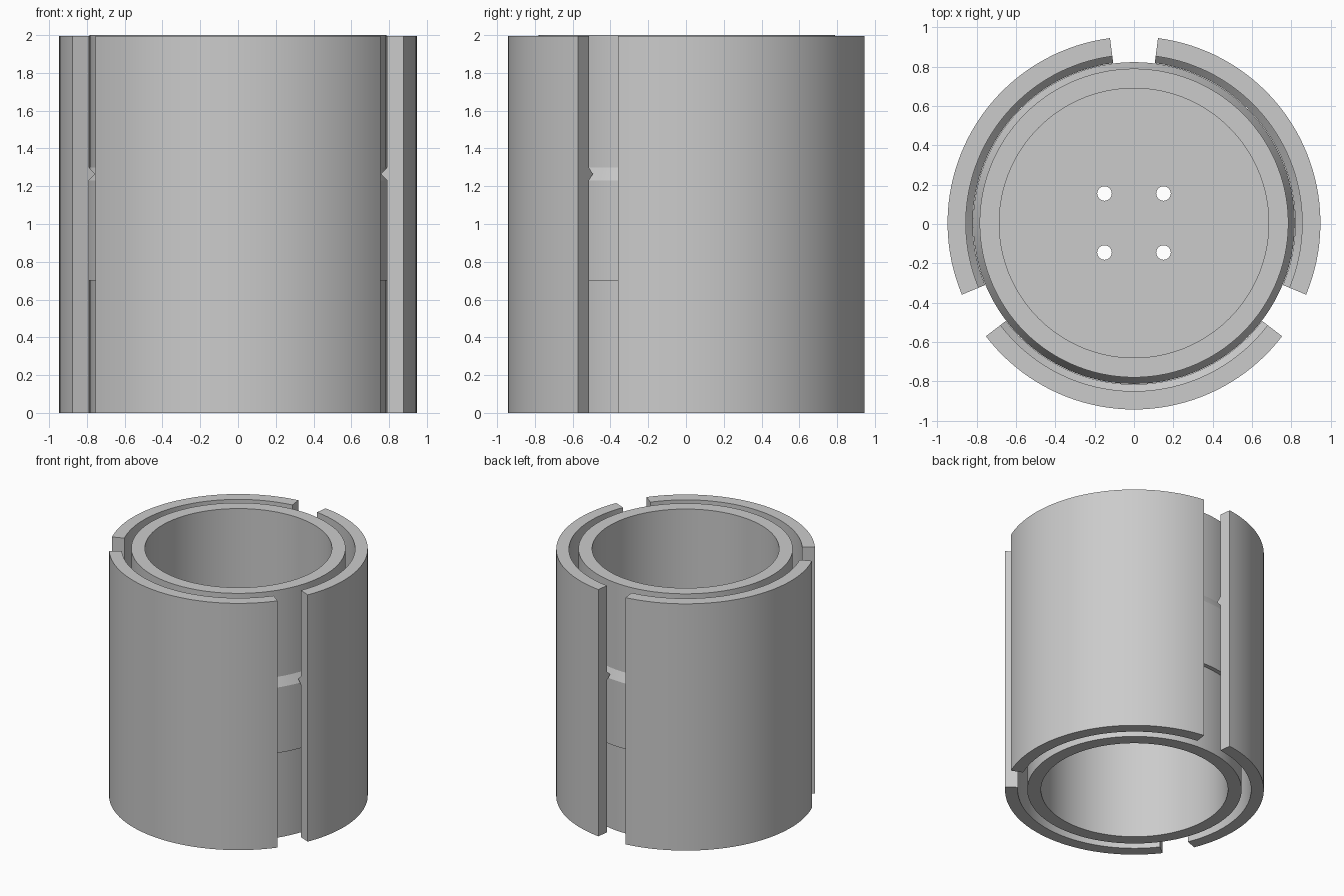
import bpy, bmesh, math
from mathutils import Matrix, Vector

cube = bpy.data.objects.get("Cube")
if cube:
    bpy.data.objects.remove(cube, do_unlink=True)

CENTRE = Vector((0, 0.005, 0))

grey = bpy.data.materials.new("light grey")
grey.use_nodes = True
colour = (0.6, 0.6, 0.6, 1)
grey.diffuse_color = colour
grey.node_tree.nodes["Principled BSDF"].inputs["Base Color"].default_value = colour


def add_object(name, bm):
    bmesh.ops.recalc_face_normals(bm, faces=bm.faces)
    mesh = bpy.data.meshes.new(name)
    bm.to_mesh(mesh)
    bm.free()
    mesh.materials.append(grey)
    ob = bpy.data.objects.new(name, mesh)
    ob.location = CENTRE
    bpy.context.collection.objects.link(ob)
    return ob


def smooth(ob):
    bpy.ops.object.select_all(action='DESELECT')
    ob.select_set(True)
    bpy.context.view_layer.objects.active = ob
    bpy.ops.object.shade_smooth_by_angle(angle=math.radians(25))


def lathe(name, profile, start=0, sweep=360, steps=120):
    """Revolve a closed (radius, height) profile about z; angles in degrees."""
    bm = bmesh.new()
    full = sweep == 360
    rings = []
    for i in range(steps if full else steps + 1):
        a = math.radians(start + sweep * i / steps)
        rings.append([bm.verts.new((r * math.cos(a), r * math.sin(a), z))
                      for r, z in profile])
    n = len(profile)
    for i in range(steps):
        a, b = rings[i], rings[(i + 1) % len(rings)]
        for j in range(n):
            k = (j + 1) % n
            bm.faces.new((a[j], b[j], b[k], a[k]))
    if not full:
        bm.faces.new(rings[0])
        bm.faces.new(rings[-1])
    ob = add_object(name, bm)
    smooth(ob)
    return ob


# Inner tube with a raised band, chamfered on its upper edge
lathe("inner_tube", [(0.685, 0), (0.785, 0), (0.785, 0.7), (0.818, 0.7),
                     (0.818, 1.23), (0.785, 1.30), (0.785, 2), (0.685, 2)])

# Three outer shells, each with a small snap ridge on its inside
shell = [(0.948, 0), (0.948, 1.995), (0.855, 1.995), (0.855, 1.30),
         (0.82, 1.265), (0.855, 1.23), (0.855, 0)]
GAP = 14.8
for name, gap_angle in (("left_shell", -30), ("right_shell", 90), ("front_shell", 210)):
    lathe(name, shell, gap_angle + GAP / 2, 120 - GAP, 40)

# Partition inside the tube, pierced by four holes
floor = lathe("partition_floor", [(0, 0.95), (0.69, 0.95), (0.69, 1.05), (0, 1.05)])
bm = bmesh.new()
bmesh.ops.create_cone(bm, cap_ends=True, segments=96, radius1=0.69, radius2=0.69,
                      depth=0.1, matrix=Matrix.Translation((0, 0, 1)))
bm.to_mesh(floor.data)
bm.free()

bm = bmesh.new()
for x in (-0.15, 0.15):
    for y in (-0.15, 0.15):
        bmesh.ops.create_cone(bm, cap_ends=True, segments=32, radius1=0.037,
                              radius2=0.037, depth=0.4,
                              matrix=Matrix.Translation((x, y, 1)))
cutter = add_object("hole_cutter", bm)
cutter.hide_render = True
cut = floor.modifiers.new("holes", 'BOOLEAN')
cut.operation = 'DIFFERENCE'
cut.solver = 'EXACT'
cut.object = cutter
smooth(floor)
bpy.ops.object.modifier_apply(modifier=cut.name)
bpy.data.objects.remove(cutter, do_unlink=True)
smooth(floor)
